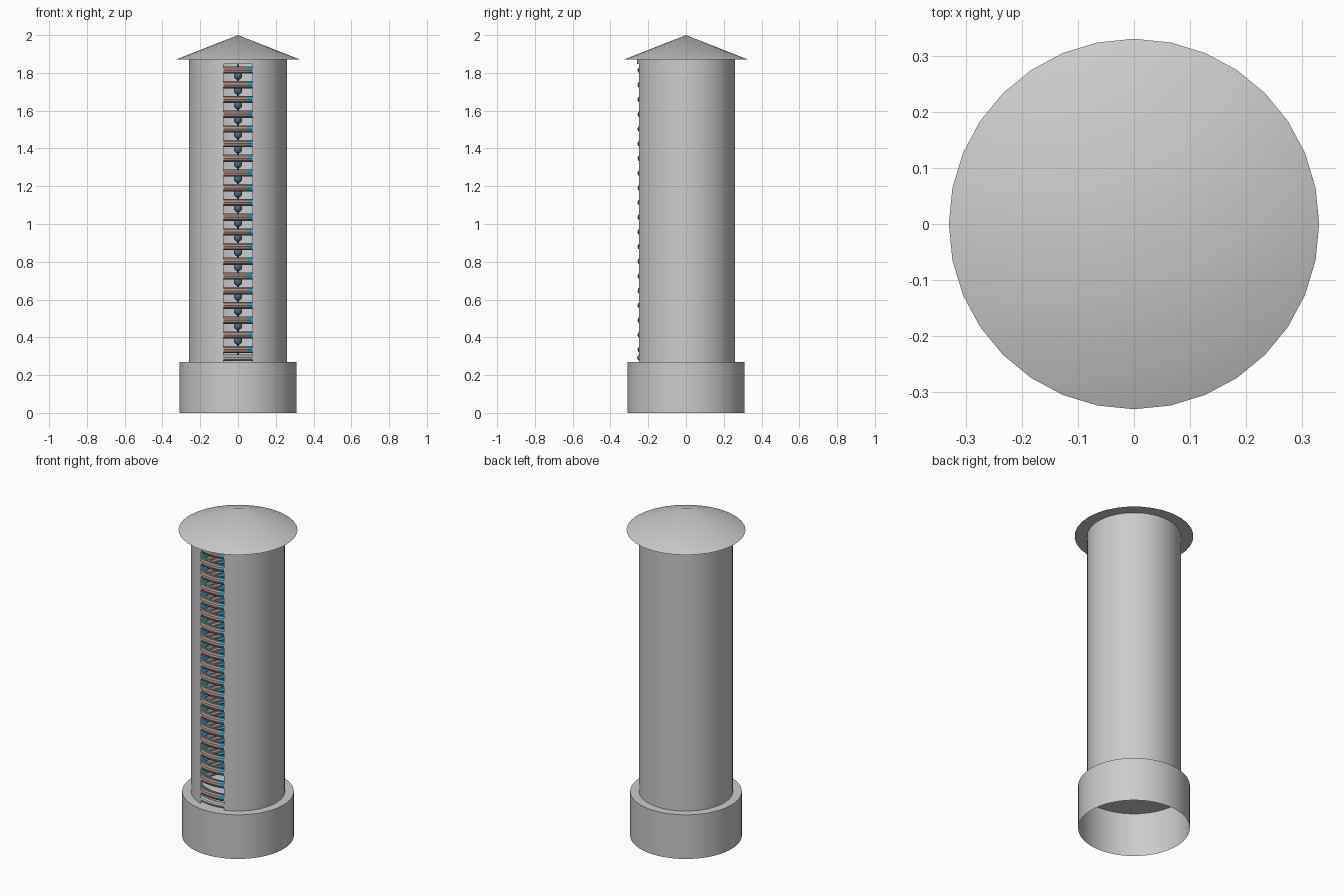
import bpy, bmesh, math
from math import sin, cos, radians, pi

if "Cube" in bpy.data.objects:
    bpy.data.objects.remove(bpy.data.objects["Cube"])


def material(name, rgb):
    m = bpy.data.materials.new(name)
    m.diffuse_color = (*rgb, 1)
    m.use_nodes = True
    m.node_tree.nodes["Principled BSDF"].inputs["Base Color"].default_value = m.diffuse_color
    return m


def finish(bm, name, mats=()):
    me = bpy.data.meshes.new(name)
    bmesh.ops.recalc_face_normals(bm, faces=bm.faces)
    bm.to_mesh(me)
    bm.free()
    ob = bpy.data.objects.new(name, me)
    bpy.context.collection.objects.link(ob)
    for m in mats:
        me.materials.append(m)
    bpy.context.view_layer.objects.active = ob
    ob.select_set(True)
    bpy.ops.object.shade_smooth_by_angle(angle=radians(35))
    ob.select_set(False)
    return ob


def ring(bm, z, major, minor, segs=64, sides=10, blue_end=False):
    rows = []
    for i in range(segs):
        a = 2 * pi * i / segs
        rows.append([bm.verts.new(((major + minor * cos(b)) * cos(a),
                                   (major + minor * cos(b)) * sin(a),
                                   z + minor * sin(b)))
                     for b in (2 * pi * j / sides for j in range(sides))])
    for i in range(segs):
        p, q = rows[i], rows[(i + 1) % segs]
        for j in range(sides):
            k = (j + 1) % sides
            f = bm.faces.new((p[j], q[j], q[k], p[k]))
            c = f.calc_center_median()
            if blue_end and c.y < 0 and 0.05 < c.x < 0.12:
                f.material_index = 1


copper = material("copper", (0.42, 0.27, 0.23))
blue = material("blue", (0.05, 0.42, 0.62))
dark_blue = material("dark_blue", (0.06, 0.16, 0.25))

# base: drum with a closed top and open underside
bm = bmesh.new()
bmesh.ops.create_cone(bm, cap_ends=True, segments=64, radius1=0.31, radius2=0.31, depth=0.27)
bmesh.ops.translate(bm, verts=bm.verts, vec=(0, 0, 0.135))
low = [f for f in bm.faces if f.calc_center_median().z < 0.01]
bmesh.ops.delete(bm, geom=low, context='FACES_ONLY')
finish(bm, "base")

# body: thin tube with a tall window at the front
R, half = 0.26, math.degrees(math.asin(0.078 / 0.26))
angles = sorted([i * 5.625 for i in range(64)] + [half, 360 - half])
bm = bmesh.new()
levels = [[bm.verts.new((R * sin(radians(a)), -R * cos(radians(a)), z)) for a in angles]
          for z in (0.27, 1.847, 1.87)]
n = len(angles)
for i in range(n):
    j = (i + 1) % n
    mid = (angles[i] + (angles[j] if j else 360)) / 2
    for k in range(2):
        if k == 1 or half < mid < 360 - half:
            bm.faces.new((levels[k][i], levels[k][j], levels[k + 1][j], levels[k + 1][i]))
finish(bm, "body")

# roof: shallow 32-sided cone
bm = bmesh.new()
bmesh.ops.create_cone(bm, cap_ends=True, segments=32, radius1=0.33, radius2=0, depth=0.13)
bmesh.ops.translate(bm, verts=bm.verts, vec=(0, 0, 1.935))
finish(bm, "roof")

# stacked coil turns behind the window, with thin inner blue turns
heights = [0.335 + 0.0779 * i for i in range(20)]
bm = bmesh.new()
for z in heights:
    ring(bm, z, 0.237, 0.02, blue_end=True)
finish(bm, "coil", [copper, blue])
bm = bmesh.new()
for z in heights:
    ring(bm, z, 0.21, 0.01, sides=6)
finish(bm, "inner_coil", [blue])

# grey retaining ring under the coil
bm = bmesh.new()
ring(bm, 0.292, 0.242, 0.017)
finish(bm, "lower_ring")

# centre rod with beads
bm = bmesh.new()
r = bmesh.ops.create_cone(bm, cap_ends=True, segments=8, radius1=0.004, radius2=0.004, depth=1.55)
bmesh.ops.translate(bm, verts=r["verts"], vec=(0, 0, 1.07))
for z in heights[1:]:
    s = bmesh.ops.create_uvsphere(bm, u_segments=12, v_segments=8, radius=0.022)
    bmesh.ops.translate(bm, verts=s["verts"], vec=(0, 0, z - 0.03))
finish(bm, "beaded_rod", [dark_blue])
